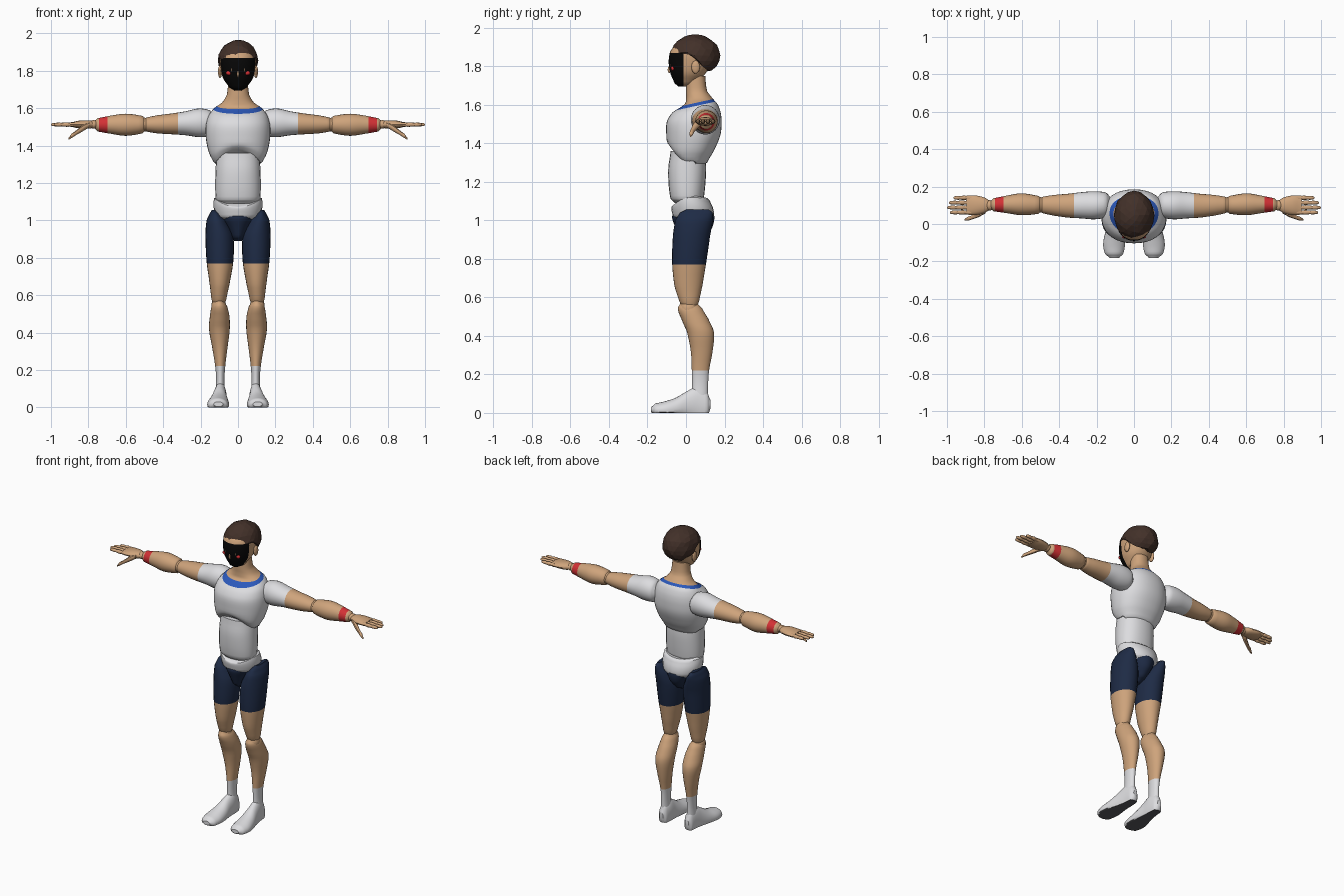
import bpy, bmesh, math, random
from mathutils import Vector

random.seed(4)
if "Cube" in bpy.data.objects:
    bpy.data.objects.remove(bpy.data.objects["Cube"], do_unlink=True)


def material(name, r, g, b):
    m = bpy.data.materials.new(name)
    m.use_nodes = True
    m.diffuse_color = (r, g, b, 1)
    bsdf = m.node_tree.nodes["Principled BSDF"]
    bsdf.inputs["Base Color"].default_value = (r, g, b, 1)
    bsdf.inputs["Roughness"].default_value = 0.7
    return m


white = material("white cloth", .72, .72, .74)
skin = material("skin", .62, .37, .2)
navy = material("navy cloth", .013, .024, .06)
brown = material("brown hair", .055, .03, .022)
red = material("red", .65, .03, .035)
blue = material("blue trim", .025, .1, .5)
black = material("black mask", .002, .002, .002)
grey = material("dark sole", .1, .1, .11)


def finish(name, bm, mats, rule=None, mirror=False, smooth=True):
    """Turn a bmesh into an object, colouring faces by rule."""
    bmesh.ops.recalc_face_normals(bm, faces=bm.faces)
    bm.normal_update()
    for f in bm.faces:
        if rule:
            f.material_index = rule(f.calc_center_median(), f.normal)
    me = bpy.data.meshes.new(name)
    bm.to_mesh(me)
    bm.free()
    for m in mats:
        me.materials.append(m)
    ob = bpy.data.objects.new(name, me)
    bpy.context.collection.objects.link(ob)
    if mirror:
        ob.modifiers.new("Mirror", "MIRROR").use_mirror_merge = False
    if smooth:
        bpy.ops.object.select_all(action="DESELECT")
        ob.select_set(True)
        bpy.context.view_layer.objects.active = ob
        bpy.ops.object.shade_smooth_by_angle(angle=math.radians(40))
    return ob


def spline(rows, steps):
    """Catmull-Rom interpolation between section rows."""
    out = []
    for i in range(len(rows) - 1):
        p0, p1 = rows[max(i - 1, 0)], rows[i]
        p2, p3 = rows[i + 1], rows[min(i + 2, len(rows) - 1)]
        for s in range(steps):
            t = s / steps
            out.append([b + t * ((c - a) + t * ((2 * a - 5 * b + 4 * c - d)
                        + t * (3 * b - a - 3 * c + d))) / 2
                        if k else b + t * (c - b)
                        for k, (a, b, c, d) in enumerate(zip(p0, p1, p2, p3))])
    return out + [rows[-1]]


def loft(name, axis, rows, mats, rule=None, cuts=(), mirror=False,
         warp=None, sides=24, steps=4, power=1.0):
    """Skin oval sections (position, low a, high a, low b, high b) along an axis."""
    rows = [(r[0], -r[1], *r[1:]) if len(r) == 4 else r for r in rows]
    bm = bmesh.new()
    rings = []
    for t, a0, a1, b0, b1 in spline(rows, steps):
        ring = []
        for i in range(sides):
            ang = math.tau * i / sides
            c, s = math.cos(ang), math.sin(ang)
            c = math.copysign(abs(c) ** power, c)
            s = math.copysign(abs(s) ** power, s)
            a, b = (a0 + a1 + (a1 - a0) * c) / 2, (b0 + b1 + (b1 - b0) * s) / 2
            co = Vector({"X": (t, a, b), "Y": (a, t, b), "Z": (a, b, t)}[axis])
            if warp:
                co = warp(co)
            ring.append(bm.verts.new(co))
        rings.append(ring)
    for r, q in zip(rings, rings[1:]):
        for i in range(sides):
            j = (i + 1) % sides
            bm.faces.new((r[i], r[j], q[j], q[i]))
    bm.faces.new(rings[0])
    bm.faces.new(rings[-1])
    for co, no in cuts:
        geom = bm.verts[:] + bm.edges[:] + bm.faces[:]
        bmesh.ops.bisect_plane(bm, geom=geom, plane_co=co, plane_no=no)
    return finish(name, bm, mats, rule, mirror)


def ball(name, centre, radii, mat, mirror=False):
    bm = bmesh.new()
    bmesh.ops.create_uvsphere(bm, u_segments=16, v_segments=10, radius=1)
    for v in bm.verts:
        v.co = Vector(centre) + v.co * Vector(radii)
    return finish(name, bm, [mat], mirror=mirror)


# Chest and neck: shirt, sloping collar trim, bare skin above
def rib_arch(co):
    low = min(max((1.42 - co.z) / .12, 0), 1)
    return co + Vector((0, 0, low * .08 * max(0, 1 - (co.x / .13) ** 2) * (co.y < .04)))


def collar_height(c):
    return c.z - .22 * c.y


loft("chest_and_neck", "Z",
     [(1.28, .1, -.05, .09), (1.3, .125, -.075, .11), (1.36, .155, -.095, .145),
      (1.44, .172, -.102, .178), (1.51, .172, -.1, .185), (1.56, .158, -.07, .18),
      (1.6, .128, -.01, .165), (1.63, .085, .0, .14), (1.67, .06, .0, .11),
      (1.75, .052, .0, .1)],
     [white, blue, skin],
     rule=lambda c, n: (collar_height(c) > 1.582) + (collar_height(c) > 1.598),
     cuts=[((0, 0, h), (0, -.22, 1)) for h in (1.582, 1.598)],
     warp=rib_arch, power=.9, sides=36)

# Waist, hips and pelvis
loft("waist", "Z",
     [(1.09, .1, -.06, .08), (1.11, .118, -.08, .092), (1.18, .122, -.09, .1),
      (1.27, .12, -.092, .105), (1.36, .115, -.08, .1)], [white], power=.9)


def hip_dip(co):
    dip = max(0, 1 - (co.x / .13) ** 2) * (.05 if co.y < .03 else .015)
    return co - Vector((0, 0, dip * min(max((co.z - 1.04) / .08, 0), 1)))


loft("hips", "Z",
     [(1.0, .09, -.045, .13), (1.02, .118, -.068, .145), (1.07, .13, -.075, .14),
      (1.12, .128, -.075, .122), (1.13, .115, -.06, .11)], [white], warp=hip_dip)
loft("pelvis", "Z",
     [(.89, .02, -.01, .05), (.91, .035, -.035, .09), (.96, .06, -.055, .135),
      (1.02, .09, -.073, .148), (1.03, .085, -.06, .14)], [navy])

# Legs
loft("thighs", "Z",
     [(.53, .075, .13, -.01, .05), (.58, .062, .142, -.035, .068),
      (.66, .045, .152, -.06, .085), (.78, .025, .168, -.072, .105),
      (.92, .025, .174, -.068, .125), (1.0, .06, .168, -.055, .138),
      (1.04, .095, .15, -.03, .138), (1.055, .11, .14, .0, .12)],
     [skin, navy], rule=lambda c, n: int(c.z > .77),
     cuts=[((0, 0, .77), (0, 0, 1))], mirror=True)
ball("knees", (.103, .015, .54), (.04, .048, .05), skin, True)
loft("shins_and_socks", "Z",
     [(.08, .07, .12, .03, .115), (.15, .072, .117, .032, .115),
      (.22, .068, .122, .03, .12), (.32, .056, .138, .025, .138),
      (.42, .044, .155, .005, .145), (.49, .046, .15, -.025, .115),
      (.54, .058, .142, -.042, .085), (.57, .075, .125, -.03, .06)],
     [skin, white], rule=lambda c, n: int(c.z < .22),
     cuts=[((0, 0, .22), (0, 0, 1))], mirror=True)
loft("feet", "Y",
     [(.126, .08, .108, .02, .07), (.11, .066, .122, -.04, .11),
      (.06, .06, .128, -.05, .135), (.01, .058, .138, -.05, .115),
      (-.05, .05, .155, -.04, .08), (-.11, .048, .165, -.03, .06),
      (-.16, .058, .155, -.02, .048), (-.182, .08, .13, .004, .03)],
     [white, grey], rule=lambda c, n: int(n.z < -.8 and c.z < .01), mirror=True,
     warp=lambda co: Vector((co.x, co.y, max(co.z, 0))))

# Arms
loft("upper_arms", "X",
     [(.12, .06, .14, 1.48, 1.55), (.15, .035, .168, 1.45, 1.588),
      (.21, .025, .175, 1.445, 1.598), (.28, .03, .17, 1.455, 1.583),
      (.35, .034, .162, 1.46, 1.572), (.43, .045, .155, 1.465, 1.562),
      (.49, .058, .145, 1.475, 1.55), (.505, .075, .13, 1.49, 1.535)],
     [white, skin], rule=lambda c, n: int(c.x > .32),
     cuts=[((.32, 0, 0), (1, 0, 0))], mirror=True)
ball("elbows", (.5, .102, 1.512), (.04, .042, .037), skin, True)
loft("forearms", "X",
     [(.49, .075, .135, 1.485, 1.535), (.51, .055, .15, 1.465, 1.558),
      (.6, .047, .164, 1.452, 1.57), (.68, .058, .152, 1.463, 1.56),
      (.75, .068, .138, 1.475, 1.546), (.765, .08, .125, 1.49, 1.535)],
     [skin, red], rule=lambda c, n: int(.697 < c.x < .742),
     cuts=[((x, 0, 0), (1, 0, 0)) for x in (.697, .742)], mirror=True)
ball("wrists", (.772, .1, 1.513), (.026, .028, .023), skin, True)

# Hands
loft("palms", "X",
     [(.77, .075, .125, 1.495, 1.53), (.8, .058, .142, 1.49, 1.535),
      (.85, .048, .153, 1.492, 1.533), (.895, .05, .152, 1.5, 1.524)],
     [skin], mirror=True, sides=16)
for label, y, tip in (("index", .062, .985), ("middle", .088, 1.0),
                      ("ring", .114, .99), ("little", .14, .965)):
    span = tip - .87
    knuckles = [(0, .012), (.3, .01), (.36, .0125), (.65, .009), (.7, .011),
                (.95, .008), (1, .003)]
    loft(label + "_fingers", "X",
         [(.87 + span * k, y - r, y + r, 1.512 - r, 1.512 + r) for k, r in knuckles],
         [skin], mirror=True, sides=10, steps=2)
loft("thumbs", "X",
     [(.795, .055, .095, 1.495, 1.525), (.83, .037, .07, 1.475, 1.51),
      (.865, .025, .048, 1.456, 1.482), (.89, .018, .038, 1.44, 1.464),
      (.905, .02, .028, 1.432, 1.442)], [skin], mirror=True, sides=10)

# Head with a black face mask
loft("head", "Z",
     [(1.695, .02, -.04, .02), (1.708, .045, -.058, .05), (1.76, .08, -.08, .1),
      (1.82, .093, -.09, .13), (1.88, .093, -.08, .14), (1.93, .06, -.04, .1)],
     [skin, black], rule=lambda c, n: int(c.y < -.012 and c.z < 1.868),
     cuts=[((0, -.012, 0), (0, 1, 0)), ((0, 0, 1.868), (0, 0, 1))],
     sides=32, power=.92)
ball("ears", (.096, .05, 1.795), (.011, .022, .034), skin, True)
ball("eyes", (.048, -.069, 1.788), (.016, .009, .012), red, True)
ball("eye_marks", (.036, -.079, 1.805), (.003, .005, .01), skin, True)
ball("nose", (0, -.087, 1.782), (.006, .008, .018), skin)

# Faceted hair cap, trimmed up to a hairline that falls toward the nape
bm = bmesh.new()
bmesh.ops.create_icosphere(bm, subdivisions=3, radius=1)
for v in bm.verts:
    co = v.co * random.uniform(.98, 1.03)
    x, y, z = co.x * .107, .047 + co.y * .128, 1.855 + co.z * .108
    hairline = max(1.755, 1.868 - 1.05 * max(0, y - .02))
    v.co = (x, y, max(z, hairline + random.uniform(-.006, .006)))
finish("hair", bm, [brown], smooth=False)
